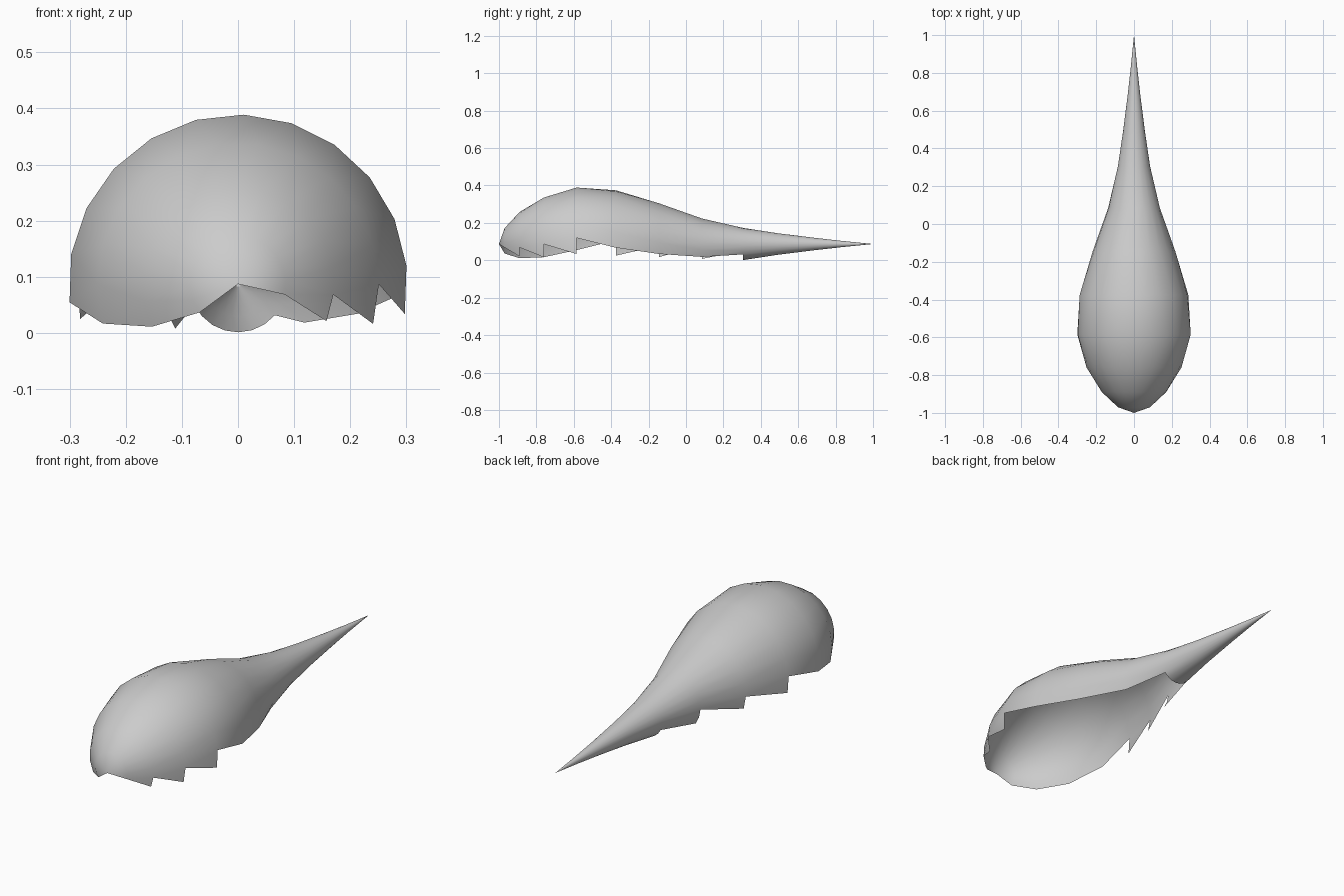
import bpy, bmesh, math

if "Cube" in bpy.data.objects:
    bpy.data.objects.remove(bpy.data.objects["Cube"])

SEG = 22                      # sides around the body
AXIS_Z = 0.087                # height of the long axis
STEP = 2 * math.pi / SEG

# ring profile along the axis: (y, radius)
PROFILE = [(-0.97, 0.085), (-0.89, 0.171), (-0.76, 0.251), (-0.585, 0.302),
           (-0.375, 0.288), (-0.145, 0.219), (0.085, 0.137), (0.305, 0.086),
           (0.49, 0.058), (0.68, 0.034), (0.83, 0.017), (0.94, 0.006)]
# first and last column kept in each open band, nose to tail
OPEN_BANDS = [(0, 14), (0, 14), (1, 14), (2, 14), (3, 14),
              (3, 15), (3, 16), (3, 18)]

bm = bmesh.new()

# twisted rings
rings = []
for k, (y, r) in enumerate(PROFILE):
    base = math.radians(-12.6 - 10.1 * k - (6 if k >= 6 else 0))
    rings.append([bm.verts.new((r * math.cos(base + j * STEP), y,
                                AXIS_Z + r * math.sin(base + j * STEP)))
                  for j in range(SEG)])
nose = bm.verts.new((0, -1, AXIS_Z))
tail = bm.verts.new((0, 1, AXIS_Z))

# shell bands: open along the belly, closed around the tail
for b in range(len(PROFILE) + 1):
    first, last = OPEN_BANDS[b] if b < len(OPEN_BANDS) else (0, SEG)
    for j in range(first, last):
        a, c = j % SEG, (j + 1) % SEG
        if b == 0:
            bm.faces.new((nose, rings[0][a], rings[0][c]))
        elif b == len(PROFILE):
            bm.faces.new((rings[-1][a], tail, rings[-1][c]))
        else:
            p, q = rings[b - 1], rings[b]
            bm.faces.new((p[a], q[a], q[c], p[c]))

# drop unused belly points
bmesh.ops.delete(bm, geom=[v for v in bm.verts if not v.link_faces], context='VERTS')
bmesh.ops.recalc_face_normals(bm, faces=bm.faces)
# make sure the shell faces outward
top = max(bm.faces, key=lambda f: f.calc_center_median().z)
if top.normal.z < 0:
    bmesh.ops.reverse_faces(bm, faces=bm.faces)

mesh = bpy.data.meshes.new("teardrop_shell")
bm.to_mesh(mesh)
bm.free()
shell = bpy.data.objects.new("teardrop_shell", mesh)
bpy.context.collection.objects.link(shell)
for poly in mesh.polygons:
    poly.use_smooth = True
